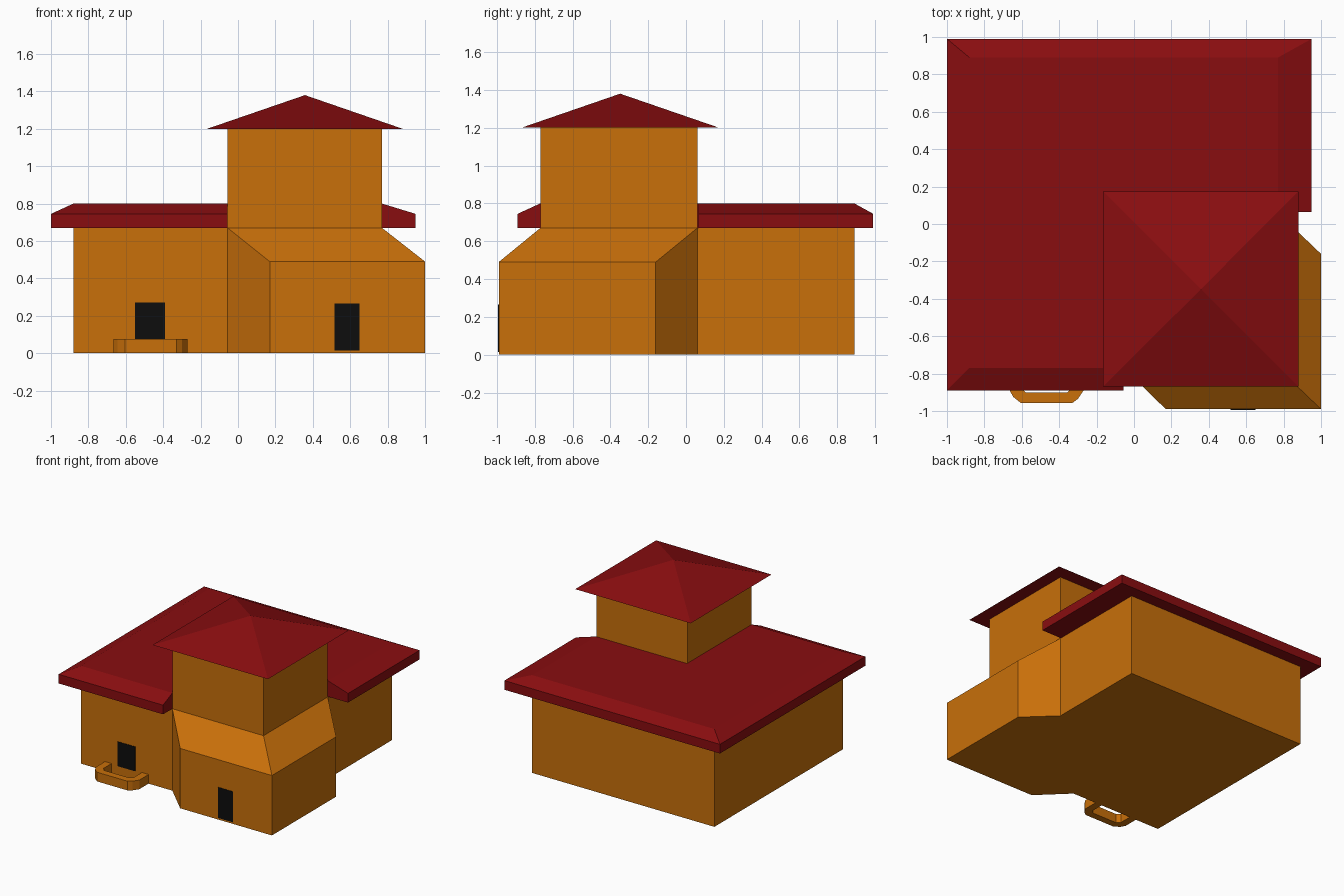
import bpy, bmesh

if "Cube" in bpy.data.objects:
    bpy.data.objects.remove(bpy.data.objects["Cube"])


def material(name, rgb):
    m = bpy.data.materials.new(name)
    m.diffuse_color = (*rgb, 1)
    m.use_nodes = True
    m.node_tree.nodes["Principled BSDF"].inputs["Base Color"].default_value = m.diffuse_color
    return m


ORANGE = material("orange_plaster", (0.58, 0.16, 0.003))
RED = material("red_roof", (0.25, 0.004, 0.005))
BLACK = material("black_door", (0.004, 0.004, 0.004))


def build(name, rings, mat, cap_bottom=True, cap_top=True, extra=()):
    """Join matching rings of 3D points with side walls, then cap the ends."""
    bm = bmesh.new()
    loops = [[bm.verts.new(p) for p in ring] for ring in rings]
    n = len(loops[0])
    for low, high in zip(loops, loops[1:]):
        for i in range(n):
            j = (i + 1) % n
            bm.faces.new((low[i], low[j], high[j], high[i]))
    if cap_bottom:
        bm.faces.new(loops[0][::-1])
    if cap_top:
        bm.faces.new(loops[-1])
    for face in extra:
        bm.faces.new([bm.verts.new(p) for p in face])
    bmesh.ops.remove_doubles(bm, verts=bm.verts, dist=1e-4)
    bmesh.ops.recalc_face_normals(bm, faces=bm.faces)
    mesh = bpy.data.meshes.new(name)
    bm.to_mesh(mesh)
    bm.free()
    mesh.materials.append(mat)
    obj = bpy.data.objects.new(name, mesh)
    bpy.context.collection.objects.link(obj)
    return obj


def level(points, z):
    return [(x, y, z) for x, y in points]


def rect(x0, y0, x1, y1):
    return [(x0, y0), (x1, y0), (x1, y1), (x0, y1)]


EAVE, SILL, TOWER_TOP = 0.67, 0.49, 1.2
tower = rect(-0.055, -0.77, 0.77, 0.06)
b, t, g, p = level(tower, EAVE)

# House walls, with the flared base wrapping the tower corner
plan = [(-0.88, -0.77), (-0.055, -0.77), (0.17, -0.99), (1, -0.99),
        (1, -0.16), (0.77, 0.06), (0.77, 0.89), (-0.88, 0.89)]
wall_tops = [(x, y, SILL if i in (2, 3, 4) else EAVE)
             for i, (x, y) in enumerate(plan)]
c, d, e = wall_tops[2:5]
build("house_walls", [level(plan, 0), wall_tops], ORANGE, cap_top=False,
      extra=[(b, c, d, t), (t, d, e, g)])

# Tower walls and pyramid roof
build("tower_walls", [level(tower, EAVE), level(tower, TOWER_TOP)], ORANGE,
      cap_bottom=False, cap_top=False)
eaves = rect(-0.165, -0.87, 0.88, 0.175)
build("tower_roof", [level(eaves, TOWER_TOP), [(0.358, -0.348, 1.38)] * 4], RED,
      cap_top=False)

# L-shaped main roof with sloping borders
outer = [(-1, -0.89), (-0.055, -0.89), (-0.055, 0.065),
         (0.95, 0.065), (0.95, 0.99), (-1, 0.99)]
inner = [(-0.88, -0.77), (-0.055, -0.77), (-0.055, 0.065),
         (0.77, 0.065), (0.77, 0.89), (-0.88, 0.89)]
build("main_roof", [level(outer, EAVE), level(outer, 0.745), level(inner, 0.8)], RED)

# Low porch wall around the left door
porch = [(-0.665, -0.77), (-0.665, -0.89), (-0.645, -0.925), (-0.605, -0.957),
         (-0.33, -0.957), (-0.3, -0.935), (-0.27, -0.89), (-0.27, -0.77),
         (-0.33, -0.77), (-0.33, -0.875), (-0.355, -0.9), (-0.58, -0.9),
         (-0.605, -0.875), (-0.605, -0.77)]
build("porch_wall", [level(porch, 0), level(porch, 0.075)], ORANGE)

# Doors
for name, x0, x1, y, z0, z1 in (("left_door", -0.55, -0.39, -0.77, 0.07, 0.27),
                                ("right_door", 0.515, 0.65, -0.99, 0.015, 0.265)):
    slab = rect(x0, y - 0.004, x1, y + 0.004)
    build(name, [level(slab, z0), level(slab, z1)], BLACK)
